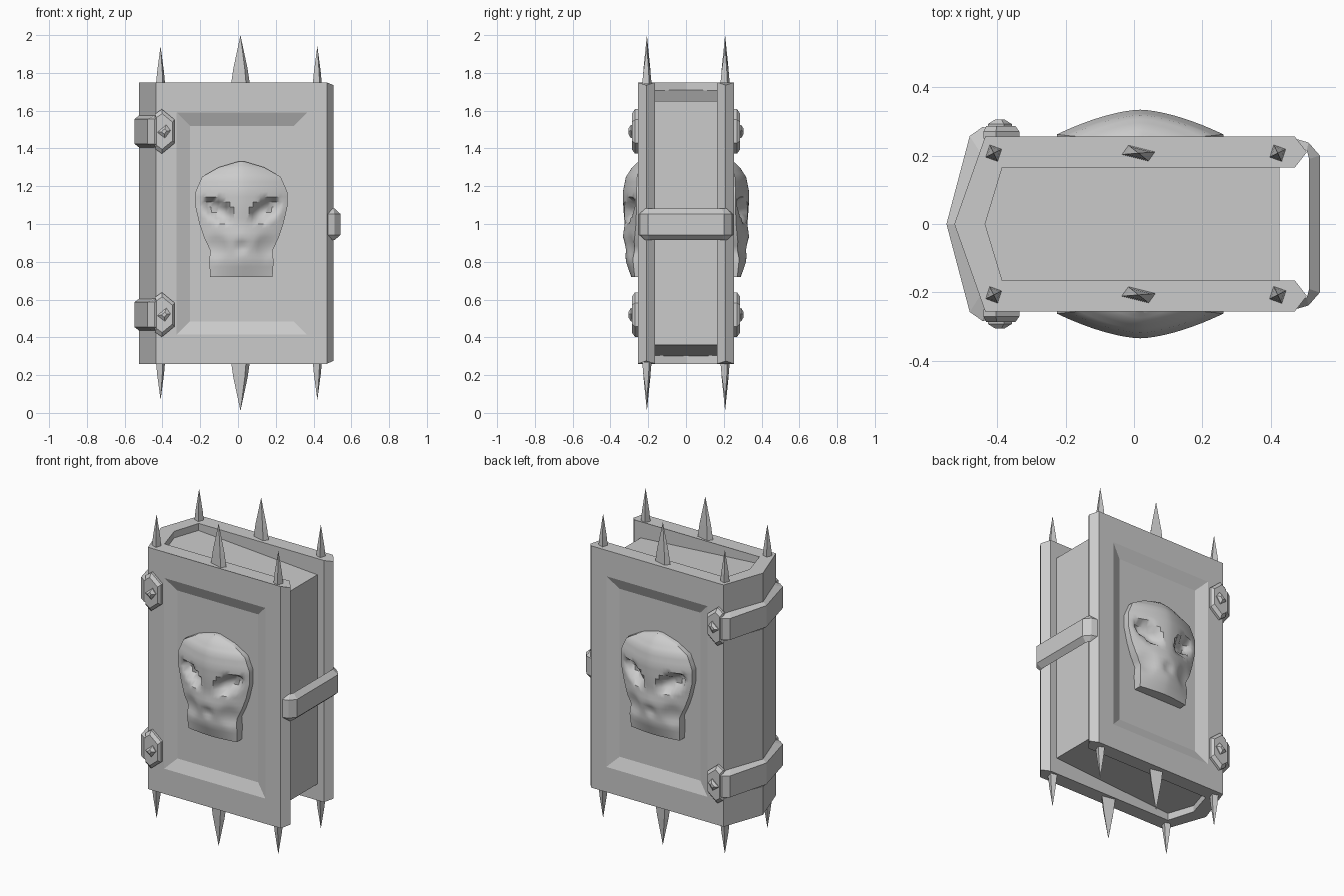
import bpy, bmesh, math
from mathutils import Vector

if "Cube" in bpy.data.objects:
    bpy.data.objects.remove(bpy.data.objects["Cube"], do_unlink=True)

grey = bpy.data.materials.new("stone_grey")
grey.use_nodes = True
COLOUR = (0.6, 0.6, 0.6, 1)
grey.diffuse_color = COLOUR
grey.node_tree.nodes["Principled BSDF"].inputs["Base Color"].default_value = COLOUR


def finish(name, bm, angle=None):
    bmesh.ops.recalc_face_normals(bm, faces=bm.faces)
    mesh = bpy.data.meshes.new(name)
    bm.to_mesh(mesh)
    bm.free()
    mesh.materials.append(grey)
    ob = bpy.data.objects.new(name, mesh)
    bpy.context.collection.objects.link(ob)
    if angle:
        bpy.ops.object.select_all(action='DESELECT')
        ob.select_set(True)
        bpy.context.view_layer.objects.active = ob
        bpy.ops.object.shade_smooth_by_angle(angle=math.radians(angle))
    return ob


def loft(bm, rings, closed=True, caps=True):
    """Join rings of points with quads; returns the vertex rings."""
    vs = [[bm.verts.new(p) for p in ring] for ring in rings]
    n = len(vs[0])
    for a, b in zip(vs, vs[1:]):
        for i in range(n if closed else n - 1):
            j = (i + 1) % n
            bm.faces.new((a[i], a[j], b[j], b[i]))
    if caps:
        bm.faces.new(vs[0])
        bm.faces.new(vs[-1])
    return vs


def mirrored(half):
    """Extend a half path (ending at or before y = 0) to the other side."""
    return half + [(x, -y) for x, y in reversed(half) if y > 0]


# Wrap-around cover with a pointed fore edge and a recessed panel on each side
BOTTOM, TOP, FACE_Y = 0.26, 1.75, 0.255
TIP = (0.505, 0.21)
outer = mirrored([TIP, (0.47, FACE_Y), (-0.435, FACE_Y), (-0.525, 0)])
inner = mirrored([(0.47, 0.165), (-0.385, 0.165), (-0.435, 0)])
outline = outer + inner[::-1]


def level(z, tip_z):
    return [(x, y, tip_z if x == TIP[0] else z) for x, y in outline]


def rect(x0, x1, z0, z1, y):
    return [(x0, y, z0), (x1, y, z0), (x1, y, z1), (x0, y, z1)]


bm = bmesh.new()
loft(bm, [level(BOTTOM, BOTTOM + 0.015), level(TOP, TOP - 0.015)])
big = [f for f in bm.faces if len(f.verts) == 4
       and all(abs(abs(v.co.y) - FACE_Y) < 1e-4 for v in f.verts)]
bmesh.ops.delete(bm, geom=big, context='FACES_ONLY')
for s in (-1, 1):
    rings = loft(bm, [rect(-0.435, 0.47, BOTTOM, TOP, s * FACE_Y),
                      rect(-0.325, 0.365, 0.415, 1.59, s * FACE_Y),
                      rect(-0.255, 0.295, 0.485, 1.52, s * 0.225)], caps=False)
    bm.faces.new(rings[-1])
bmesh.ops.remove_doubles(bm, verts=bm.verts, dist=1e-4)
finish("cover", bm)

# Page block, slightly lower at the fore edge
page = mirrored([(0.425, 0.166), (-0.385, 0.166), (-0.436, 0)])
bm = bmesh.new()
drop = [0.1 - 0.06 * (0.425 - x) / 0.86 for x, y in page]
loft(bm, [[(x, y, BOTTOM + d) for (x, y), d in zip(page, drop)],
          [(x, y, TOP - d) for (x, y), d in zip(page, drop)]])
finish("pages", bm)


# Straps: chamfered bands swept between an inner and an outer path
def strap(name, inside, outside, z, tall, short):
    bm = bmesh.new()
    loft(bm, [[(a[0], a[1], z - tall), (b[0], b[1], z - short),
               (b[0], b[1], z + short), (a[0], a[1], z + tall)]
              for a, b in zip(mirrored(inside), mirrored(outside))])
    finish(name, bm)


strap("clasp", [(0.47, 0.225), (0.505, 0.215), (0.512, 0.19)],
      [(0.475, 0.248), (0.51, 0.238), (0.543, 0.2)], 0.998, 0.083, 0.055)


# Hinge bands with six-sided plates and faceted studs
def hinge(label, z):
    strap(label + "_hinge_band", [(-0.4, 0.25), (-0.435, 0.25), (-0.45, 0.21), (-0.523, 0)],
          [(-0.4, 0.28), (-0.443, 0.283), (-0.48, 0.257), (-0.548, 0)], z, 0.085, 0.066)
    hexagon = [(0.06, 0.062), (-0.008, 0.118), (-0.045, 0.092)]
    hexagon += [(x, -h) for x, h in reversed(hexagon)]
    for side, s in (("front", -1), ("back", 1)):
        bm = bmesh.new()
        loft(bm, [[(-0.395 + k * x, s * y, z + k * h) for x, h in hexagon]
                  for k, y in ((1, 0.25), (1, 0.27), (0.8, 0.287))])
        finish(f"{side}_{label}_hinge_plate", bm)
        bm = bmesh.new()
        stud = [(-0.035, -0.005), (0.005, -0.035), (0.035, 0.005), (0.012, 0.035)]
        loft(bm, [[(-0.392 + k * x, s * y, z + k * h) for x, h in stud]
                  for k, y in ((1, 0.28), (1, 0.292), (0.4, 0.305))])
        finish(f"{side}_{label}_hinge_stud", bm)


hinge("upper", 1.49)
hinge("lower", 0.52)

# Spikes along the top and bottom rims
SMALL = [(-0.012, 0.025), (0.024, 0.012), (0.012, -0.025), (-0.024, -0.012)]
LARGE = [(-0.03, 0.024), (0.05, 0.004), (0.03, -0.024), (-0.05, -0.004)]


def spike(name, x, y, base, tip, section):
    bm = bmesh.new()
    loft(bm, [[(x + k * a, y + k * b, base + t * (tip - base)) for a, b in section]
              for t, k in ((-0.05, 1), (0.3, 0.75), (1, 0.01))])
    finish(name, bm)


for side, y in (("front", -0.207), ("back", 0.207)):
    for place, x, length, section in (("spine", -0.41, 0.19, SMALL),
                                      ("middle", 0.013, 0.247, LARGE),
                                      ("edge", 0.42, 0.19, SMALL)):
        spike(f"{side}_{place}_top_spike", x, y, TOP, TOP + length, section)
        spike(f"{side}_{place}_bottom_spike", x, y, BOTTOM, BOTTOM - length, section)

# Skull relief: height, half width, rim depth, middle depth
SKULL = [(0.72, 0.165, 0.272, 0.29), (0.8, 0.17, 0.28, 0.318), (0.86, 0.165, 0.28, 0.322),
         (0.93, 0.198, 0.272, 0.334), (1.0, 0.222, 0.265, 0.325), (1.09, 0.243, 0.262, 0.332),
         (1.17, 0.243, 0.262, 0.334), (1.25, 0.208, 0.258, 0.318), (1.3, 0.12, 0.25, 0.285),
         (1.33, 0.02, 0.245, 0.252)]
COLUMNS = 24


def socket(x, z):
    """Depth of the slanted eye hollow and the nose notch."""
    dx, dz = abs(x) - 0.125, z - 1.075
    u, v = dx * 0.86 + dz * 0.5, dz * 0.86 - dx * 0.5
    eye = max(0, 1 - (u / 0.095) ** 2 - (v / 0.05) ** 2)
    nose = max(0, 1 - (x / 0.04) ** 2 - ((z - 0.88) / 0.035) ** 2)
    cheek = max(0, 1 - ((abs(x) - 0.13) / 0.06) ** 2 - ((z - 0.88) / 0.07) ** 2)
    return 0.055 * min(1, 1.5 * eye) + 0.014 * nose + 0.012 * cheek


rows = []
for a, b in zip(SKULL, SKULL[1:]):
    rows += [Vector(a).lerp(Vector(b), k / 3) for k in range(3)]
rows.append(Vector(SKULL[-1]))
for side, s in (("front", -1), ("back", 1)):
    bm = bmesh.new()
    rings = []
    for z, w, rim, mid in rows:
        ring = [(0.018 - w, s * 0.2, z)]
        for c in range(COLUMNS + 1):
            t = 2 * c / COLUMNS - 1
            y = rim + (mid - rim) * (1 - abs(t) ** 1.6) - socket(t * w, z)
            ring.append((0.018 + t * w, s * y, z))
        rings.append(ring + [(0.018 + w, s * 0.2, z)])
    loft(bm, rings)
    finish(side + "_skull", bm, 40)
